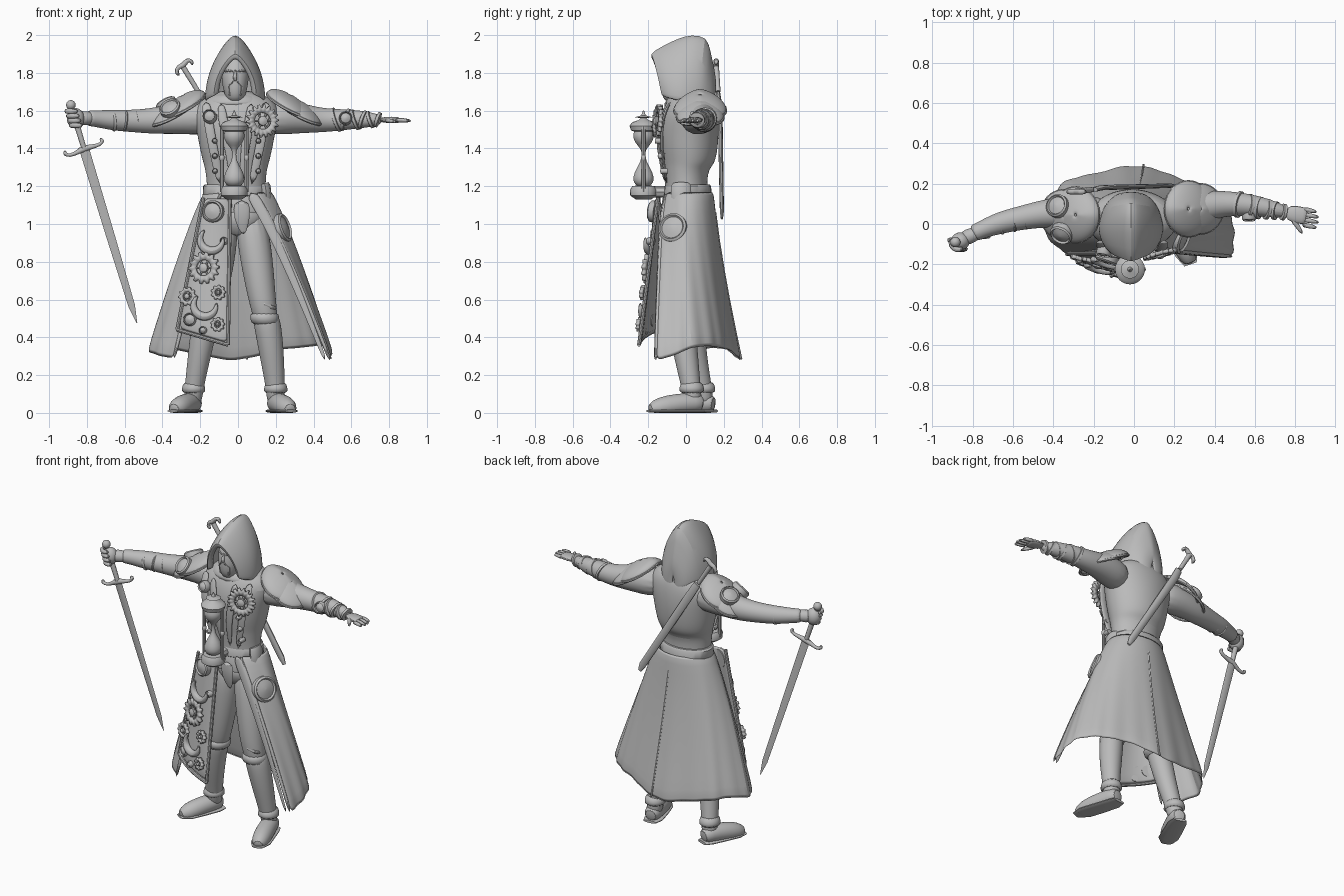
import bpy, bmesh, math
from mathutils import Vector

default_cube = bpy.data.objects.get("Cube")
if default_cube:
    bpy.data.objects.remove(default_cube, do_unlink=True)

grey = bpy.data.materials.new("stone_grey")
grey.use_nodes = True
grey.diffuse_color = (0.5, 0.5, 0.5, 1)
grey.node_tree.nodes["Principled BSDF"].inputs["Base Color"].default_value = (0.5, 0.5, 0.5, 1)


def finish(name, bm, subdivide=0, thickness=0, sharp_angle=40):
    bmesh.ops.recalc_face_normals(bm, faces=bm.faces)
    mesh = bpy.data.meshes.new(name)
    bm.to_mesh(mesh)
    bm.free()
    mesh.materials.append(grey)
    obj = bpy.data.objects.new(name, mesh)
    bpy.context.collection.objects.link(obj)
    bpy.ops.object.select_all(action='DESELECT')
    obj.select_set(True)
    bpy.context.view_layer.objects.active = obj
    bpy.ops.object.shade_smooth_by_angle(angle=math.radians(sharp_angle))
    if thickness:
        solid = obj.modifiers.new("thickness", 'SOLIDIFY')
        solid.thickness, solid.offset = thickness, 0
    if subdivide:
        sub = obj.modifiers.new("smooth", 'SUBSURF')
        sub.levels = sub.render_levels = subdivide


def skin(name, rings, closed=True, caps=True, floor=None, **options):
    """Bridge a list of point rings into one surface."""
    bm = bmesh.new()
    rows = [[bm.verts.new(p) for p in ring] for ring in rings]
    count = len(rows[0])
    for low, high in zip(rows, rows[1:]):
        for i in range(count if closed else count - 1):
            j = (i + 1) % count
            bm.faces.new((low[i], low[j], high[j], high[i]))
    if closed and caps:
        bm.faces.new(rows[0])
        bm.faces.new(rows[-1])
    if floor is not None:
        for v in bm.verts:
            v.co.z = max(v.co.z, floor)
    finish(name, bm, **options)


def circle(count):
    return [(math.cos(a), math.sin(a)) for a in (math.tau * i / count for i in range(count))]


def stack(name, rows, sides=20, **options):
    """Horizontal ellipses given as (z, centre x, centre y, radius x, radius y)."""
    skin(name, [[(x + rx * c, y + ry * s, z) for c, s in circle(sides)]
                for z, x, y, rx, ry in rows], **options)


def tube(name, points, sides=12, flat=1, ref=(0, 1, 0), **options):
    """Round section swept through (x, y, z, radius) points."""
    path = [Vector(p[:3]) for p in points]
    rings = []
    for i, p in enumerate(path):
        d = (path[min(i + 1, len(path) - 1)] - path[max(i - 1, 0)]).normalized()
        u = Vector(ref) - d * d.dot(Vector(ref))
        u.normalize()
        v = d.cross(u)
        rings.append([p + points[i][3] * (u * c * flat + v * s) for c, s in circle(sides)])
    skin(name, rings, **options)


def lathe(name, profile, at, axis=(0, 0, 1), sides=24, **options):
    """Turn (radius, height) points around an axis."""
    turn = Vector(axis).to_track_quat('Z', 'Y')
    skin(name, [[Vector(at) + turn @ Vector((r * c, r * s, h)) for c, s in circle(sides)]
                for r, h in profile], **options)


def ball(name, at, size, **options):
    rows = [(math.sin(a), -math.cos(a)) for a in (math.pi * (i + .1) / 10.2 for i in range(11))]
    stack(name, [(at[2] + size[2] * h, at[0], at[1], size[0] * r, size[1] * r)
                 for r, h in rows], **options)


def gear(name, at, axis, radius, teeth=14):
    turn = Vector(axis).to_track_quat('Z', 'Y')
    rings = []
    for inner in (True, False):
        rings.append([Vector(at) + turn @ Vector((c * r, s * r, 0)) for k, (c, s) in enumerate(circle(teeth * 4))
                      for r in [radius * (.5 if inner else 1 if k % 4 < 2 else .82)]])
    skin(name, rings, caps=False, thickness=.02, sharp_angle=30)
    lathe(name + "_hub", [(radius * .28, -.01), (radius * .28, .015), (radius * .1, .022)], at, axis, 16)
    for k in range(3):
        a = math.pi * k / 3
        arm = turn @ Vector((math.cos(a), math.sin(a), 0)) * radius * .6
        tube(name + "_spoke", [(*(Vector(at) + arm * e), radius * .07) for e in (-1, 1)], 6, ref=axis)


def medallion(name, at, axis, radius):
    lathe(name, [(radius, -.02), (radius, .01), (radius * .85, .018), (radius * .75, .008),
                 (radius * .4, .016), (radius * .05, .02)], at, axis)


# Torso, belt and sash
stack("torso", [(1.05, 0, .01, .16, .12), (1.2, -.01, .0, .155, .11), (1.29, -.01, .0, .165, .12),
                (1.32, -.01, .015, .175, .14), (1.4, -.01, .015, .195, .155), (1.5, -.01, .015, .212, .162),
                (1.6, -.01, .02, .24, .15), (1.67, 0, .03, .18, .12), (1.71, -.015, .03, .08, .08)], subdivide=2)
stack("belt", [(1.14, -.015, .01, .165, .118), (1.15, -.015, .01, .172, .126),
               (1.2, -.015, .01, .17, .123), (1.21, -.015, .01, .16, .115)], sides=32)
stack("sash", [(1.06, -.005, .01, .19, .14), (1.07, -.005, .01, .195, .143), (1.15, -.012, .01, .168, .122)], sides=32)
stack("hood_collar", [(1.61, -.01, .02, .19, .14), (1.65, -.012, .02, .17, .13), (1.68, -.015, .02, .14, .11),
                      (1.69, -.015, .02, .1, .09)], subdivide=1)

# Hood built from pointed arches, front rim to nape
hood = []
for ya, za, yb, zb, w in [(-.165, 1.875, -.1, 1.69, .085), (-.2, 1.9, -.14, 1.68, .11), (-.12, 1.945, -.08, 1.66, .145),
                          (-.04, 1.985, -.03, 1.65, .157), (.03, 2.005, .01, 1.65, .153), (.11, 1.995, .07, 1.64, .135),
                          (.125, 1.92, .1, 1.64, .115), (.15, 1.8, .14, 1.63, .08), (.155, 1.74, .15, 1.62, .04),
                          (.15, 1.68, .15, 1.61, .005)]:
    arch = []
    for k in range(-8, 9):
        t = abs(k) / 8
        arch.append((-.015 + w * math.sin(k * math.pi / 16), ya + (yb - ya) * t, zb + (za - zb) * (1 - t ** 1.3)))
    hood.append(arch)
skin("hood", hood, closed=False, thickness=.012, subdivide=1)

# Masked face
stack("face_mask", [(1.64, -.015, -.04, .045, .06), (1.67, -.015, -.055, .05, .07), (1.71, -.015, -.055, .064, .08),
                    (1.77, -.015, -.05, .074, .086), (1.83, -.015, -.045, .072, .08), (1.88, -.015, -.03, .05, .06),
                    (1.9, -.015, -.02, .02, .03)], subdivide=1)
tube("mask_nose", [(-.015, -.12, 1.82, .008), (-.015, -.138, 1.775, .013), (-.015, -.13, 1.755, .01)], 8, subdivide=1)
for side in (-1, 1):
    tube("mask_brow", [(-.015 + side * x, y, z, .006) for x, y, z in
                       ((.01, -.127, 1.805), (.035, -.117, 1.815), (.058, -.095, 1.805))], 8, subdivide=1)
    tube("mask_seam", [(-.015 + side * x, y, z, .005) for x, y, z in
                       ((.012, -.133, 1.755), (.035, -.12, 1.73), (.03, -.115, 1.68))], 6)

# Open skirted coat: waist ellipse blended into a hand-shaped hem
hem = [Vector(p) for p in ((.49, -.16, .27), (.5, -.06, .3), (.49, .03, .34), (.42, .12, .35), (.34, .18, .34),
                           (.22, .23, .33), (.09, .28, .29), (-.04, .29, .27), (-.2, .25, .3), (-.34, .22, .33),
                           (-.41, .14, .34), (-.48, .04, .32), (-.43, -.07, .3), (-.34, -.15, .28))]
columns = (len(hem) - 1) * 3
coat = []
for f in (0, .12, .29, .48, .66, .84, 1):
    row = []
    for k in range(columns + 1):
        i = min(k // 3, len(hem) - 2)
        low = hem[i].lerp(hem[i + 1], k / 3 - i)
        a = math.radians(-60 + 300 * k / columns)
        x, y = .175 * math.cos(a), .01 + .13 * math.sin(a)
        fold = 1 + .018 * f * math.sin(k * 2.1)
        blend = f ** (1.3 if low.y > 0 else .5)
        row.append((x + (low.x * fold - x) * f ** .85, y + (low.y * fold - y) * blend, 1.17 + (low.z - 1.17) * f))
    coat.append(row)
skin("coat_skirt", coat, closed=False, thickness=.014, subdivide=1)
tube("coat_back_seam", [(x, y + .005, z, .006) for x, y, z in (row[19] for row in coat[1:])], 6)
for edge, name in ((0, "coat_left_edge"), (-1, "coat_right_edge")):
    tube(name, [(*row[edge], .011) for row in coat], 8, subdivide=1)
tube("coat_left_lapel", [(x - .025, y - .008, z, .034 - .004 * i) for i, (x, y, z) in enumerate(row[0] for row in coat)],
     8, flat=.25, subdivide=1)


# Hanging front panel with clockwork trim
def panel_point(f, g, lift=0):
    return (-.18 - .14 * f + g * (.14 + .13 * f) - lift * .4,
            -.14 - .1 * f * g ** .8 - .02 * math.sin(g * 3) - lift, 1.14 - f * (.7 + .08 * g))


panel = [[panel_point(i / 6, j / 6) for j in range(7)] for i in range(7)]
skin("front_panel", panel, closed=False, thickness=.016, subdivide=1)
for edge in (0, 1):
    tube("panel_border", [(*panel_point(k / 6, edge, .006), .01) for k in range(7)], 8)
tube("panel_hem", [(*panel_point(1, k / 6, .006), .01) for k in range(7)], 8, ref=(0, 0, 1))
facing = (-.35, -1, .1)
for name, f, g, radius, teeth in (("large", .51, .38, .085, 14), ("side", .74, .1, .05, 10),
                                  ("small", .66, .78, .04, 9), ("low", .88, .8, .038, 9)):
    gear("panel_" + name + "_gear", panel_point(f, g, .018), facing, radius, teeth)
for f, g, radius in ((.1, .42, .058), (.9, .22, .035), (.3, .85, .02), (.95, .5, .02)):
    medallion("panel_medallion", panel_point(f, g, .01), facing, radius)
for f in (.3, .77):
    x, y, z = panel_point(f, .5, .018)
    tube("panel_crescent", [(x + .062 * math.cos(a), y - .02 * math.cos(a), z + .062 * math.sin(a), .006 + .02 * math.sin(k * math.pi / 10))
                            for k in range(11) for a in [2.2 + k * .43]], 8, subdivide=1)

# Legs, boots and feet
legs = {"right": ([(-.07, .01, 1.08, .09), (-.1, .01, .8, .086), (-.14, .01, .55, .068), (-.17, .03, .45, .06)],
                  [(-.155, .02, .54, .07), (-.18, .03, .45, .072), (-.205, .05, .3, .062), (-.235, .09, .12, .05), (-.24, .1, .04, .05)],
                  [(-.225, .155, .045, .04), (-.24, .11, .055, .055), (-.28, .02, .045, .058), (-.315, -.06, .028, .058), (-.345, -.11, .015, .03)]),
        "left": ([(.06, .01, 1.08, .09), (.1, -.02, .8, .09), (.135, -.04, .55, .07), (.16, -.02, .45, .06)],
                 [(.14, -.03, .54, .07), (.16, -.02, .45, .074), (.18, 0, .3, .066), (.2, .03, .12, .05), (.2, .04, .04, .05)],
                 [(.195, .095, .045, .04), (.2, .05, .055, .055), (.23, -.05, .045, .058), (.26, -.14, .028, .058), (.28, -.2, .015, .03)])}
for side, (thigh, boot, foot) in legs.items():
    tube(side + "_trouser_leg", thigh, 14, subdivide=2)
    tube(side + "_boot_shaft", boot, 14, subdivide=2)
    tube(side + "_foot", foot, 14, ref=(0, 0, 1), floor=0, subdivide=1)
    tube(side + "_sole", [(x, y, .01, r + .003) for x, y, z, r in foot], 14, flat=.2, ref=(0, 0, 1), floor=0)
    (kx, ky), (ax, ay) = boot[0][:2], boot[3][:2]
    stack(side + "_boot_cuff", [(.46, kx * 1.05, ky, .073, .073), (.5, kx, ky, .08, .08), (.54, kx, ky, .076, .076)], 16, subdivide=1)
    stack(side + "_ankle_flap", [(.1, ax, ay, .066, .068), (.13, ax, ay, .064, .068), (.17, ax, ay, .054, .057)], 16, subdivide=1)
    tube(side + "_knee_wrap", [(kx - .07, ky - .04, .62, .012), (kx, ky - .075, .57, .015), (kx + .07, ky - .03, .55, .012)], 8, subdivide=1)
stack("trouser_seat", [(.93, 0, 0, .06, .06), (1, 0, 0, .14, .1), (1.1, 0, 0, .15, .11)], subdivide=1)

# Arms
tube("right_sleeve", [(-.12, .04, 1.56, .1), (-.3, .06, 1.565, .088), (-.43, .055, 1.545, .072), (-.56, .03, 1.545, .06),
                      (-.67, .005, 1.55, .056), (-.77, -.035, 1.56, .042), (-.8, -.05, 1.56, .045)], 14, subdivide=2)
tube("right_wrist", [(-.76, -.035, 1.56, .036), (-.8, -.055, 1.56, .036), (-.85, -.075, 1.56, .045)], 12, subdivide=1)
tube("left_sleeve", [(.12, .04, 1.56, .1), (.3, .08, 1.565, .088), (.42, .1, 1.55, .068), (.52, .1, 1.55, .06),
                     (.64, .085, 1.555, .05), (.77, .055, 1.55, .03)], 14, subdivide=2)
for k in range(4):
    lathe("right_sleeve_fold", [(.055, -.012), (.064 - k * .002, 0), (.055, .012)],
          (-.48 - k * .06, .045 - k * .014, 1.546), (-1, -.2, .1 * (-1) ** k), subdivide=1)

# Left bracer with wound bands
for k, x in enumerate((.52, .57, .62, .66, .7, .74)):
    r = .066 - .005 * k
    lathe("bracer_band", [(r - .01, -.01), (r, -.007), (r, .007), (r - .01, .01)],
          (x, .1 - (x - .5) * .17, 1.552), (1, -.18, .35 * (-1) ** k))
medallion("bracer_dial", (.57, .035, 1.56), (0, -1, .2), .035)

# Left open hand
tube("left_palm", [(.75, .06, 1.55, .03), (.79, .05, 1.552, .046), (.84, .04, 1.55, .045), (.855, .038, 1.55, .04)],
     10, flat=.4, ref=(0, 0, 1), subdivide=1)
for k in range(4):
    y = .075 - k * .026
    tube("left_finger", [(.83, y, 1.55, .014), (.875, y - .008, 1.55, .013), (.925 - abs(k - 1.5) * .012, y - .016, 1.545, .008)],
         8, subdivide=1)
tube("left_thumb", [(.78, .03, 1.55, .015), (.81, -.01, 1.545, .013), (.835, -.05, 1.54, .008)], 8, ref=(0, 0, 1), subdivide=1)

# Right fist around the grip
ball("right_fist", (-.86, -.085, 1.56), (.048, .045, .054), subdivide=1)
for k in range(4):
    x, z = -.88 + .008 * k, 1.597 - .025 * k
    tube("right_finger", [(x + .035, -.12, z, .013), (x, -.132, z, .015), (x - .03, -.11, z, .015), (x - .025, -.07, z, .013)],
         8, ref=(0, 0, 1), subdivide=1)

# Long sword
pommel, tip = Vector((-.885, -.09, 1.63)), Vector((-.535, 0, .475))
def along(t, r):
    return (*pommel.lerp(tip, t), r)
ball("sword_pommel", pommel, (.026, .026, .026), subdivide=1)
tube("sword_grip", [along(0, .014), along(.1, .016), along(.2, .014)], 10)
tube("sword_blade", [along(.19, .03), along(.22, .026), along(.6, .023), along(.92, .018), along(1, .002)], 4, flat=.3)
tube("sword_guard", [(-.915, -.08, 1.39, .008), (-.92, -.08, 1.37, .014), (-.89, -.078, 1.36, .01), (-.85, -.075, 1.38, .012),
                     (-.815, -.07, 1.4, .02), (-.77, -.066, 1.41, .012), (-.73, -.063, 1.42, .01), (-.715, -.06, 1.44, .014),
                     (-.73, -.06, 1.455, .008)], 10, subdivide=1)

# Sheathed sword across the back
tube("back_scabbard", [(-.2, .17, 1.69, .024), (-.16, .18, 1.62, .026), (.18, .19, 1.07, .022), (.2, .19, 1.03, .012)], 10, flat=.5)
tube("back_sword_grip", [(-.21, .17, 1.7, .013), (-.29, .16, 1.83, .015)], 10)
tube("back_sword_pommel", [(-.31, .16, 1.785, .008), (-.33, .16, 1.805, .014), (-.315, .16, 1.835, .014), (-.29, .16, 1.835, .016),
                           (-.27, .16, 1.87, .016), (-.245, .16, 1.865, .014), (-.24, .16, 1.84, .008)], 8, subdivide=1)

# Layered, outward sloping shoulder pads
for side, name, at in ((-1, "right", (-.29, .045, 1.625)), (1, "left", (.27, .075, 1.63))):
    for layer in range(2):
        rings = []
        for up in (0, 15, 35, 55, 75, 88):
            r, h = math.cos(math.radians(up)), math.sin(math.radians(up))
            rings.append([(at[0] + side * layer * .055 + .115 * r * c, at[1] + .135 * r * s * (1 - layer * .1),
                           at[2] + .055 * h - layer * .035 - side * .06 * r * c - abs(s) * .03 * r) for c, s in circle(24)])
        skin(name + "_shoulder_pad", rings, thickness=.015, caps=False, subdivide=1)
        tube(name + "_pad_rim", [(*p, .009) for p in rings[0] + rings[0][:1]], 6, ref=(0, 0, 1))
medallion("right_pad_top_disc", (-.38, .09, 1.635), (-.5, .3, .9), .058)
medallion("right_pad_front_disc", (-.36, -.05, 1.615), (-.4, -.7, .7), .058)

# Chest straps, brooch and gear
for name, a, b in (("right", -.17, -.09), ("left", .15, .07)):
    tube(name + "_vest_strap", [(a, -.08, 1.65, .025), (a * .95, -.125, 1.57, .028), (a * .8, -.135, 1.42, .026),
                                (b, -.1, 1.2, .024)], 8, flat=.35, subdivide=1)
    tube(name + "_vest_lapel", [(b, -.12, 1.64, .02), (b * .9, -.15, 1.55, .03), (b * .5, -.15, 1.4, .025), (b * .3, -.11, 1.21, .015)],
         8, flat=.4, subdivide=1)
    for z in (1.28, 1.36, 1.44):
        medallion(name + "_vest_stud", (a * .72, -.145 + (1.44 - z) * .17, z), (0, -1, 0), .015)
medallion("right_brooch", (-.15, -.14, 1.57), (-.2, -1, .3), .036)
gear("chest_gear", (.13, -.15, 1.545), (.25, -1, .1), .088, 18)

# Hourglass held at the chest between two posts
glass = (-.02, -.225, 0)
lathe("hourglass_base", [(.04, 1.13), (.07, 1.15), (.072, 1.18), (.06, 1.2), (.03, 1.205)], glass)
lathe("hourglass_bulbs", [(.03, 1.195), (.054, 1.22), (.056, 1.25), (.04, 1.29), (.014, 1.33), (.009, 1.37), (.014, 1.4),
                          (.046, 1.43), (.056, 1.46), (.054, 1.49), (.03, 1.51)], glass, subdivide=1)
lathe("hourglass_cap", [(.05, 1.49), (.066, 1.495), (.074, 1.52), (.058, 1.54), (.025, 1.55), (.015, 1.56), (.045, 1.565),
                        (.012, 1.575), (.003, 1.6)], glass)
for side in (-1, 1):
    x, y = glass[0] + side * .065, glass[1]
    tube("hourglass_post", [(x, y, 1.17, .01), (x, y, 1.52, .01)], 8)
    ball("hourglass_post_knob", (x, y, 1.35), (.014, .014, .02), sides=10)
tube("hourglass_bracket", [(-.02, -.1, 1.17, .03), (-.02, -.18, 1.17, .03)], 8, ref=(0, 0, 1))

# Belt pouch, hip dial and tunic flap
tube("belt_pouch", [(.155, -.025, 1.095, .05), (.155, -.025, 1.11, .055), (.145, -.025, 1.2, .055), (.14, -.025, 1.215, .045)],
     8, flat=.5, ref=(1, 0, 0))
medallion("left_hip_dial", (.24, -.07, .98), (.9, -.35, .3), .078)
tube("tunic_flap", [(.02, -.14, 1.13, .05), (.02, -.14, 1.03, .05), (.03, -.12, .94, .01)], 8, flat=.25, subdivide=1)
